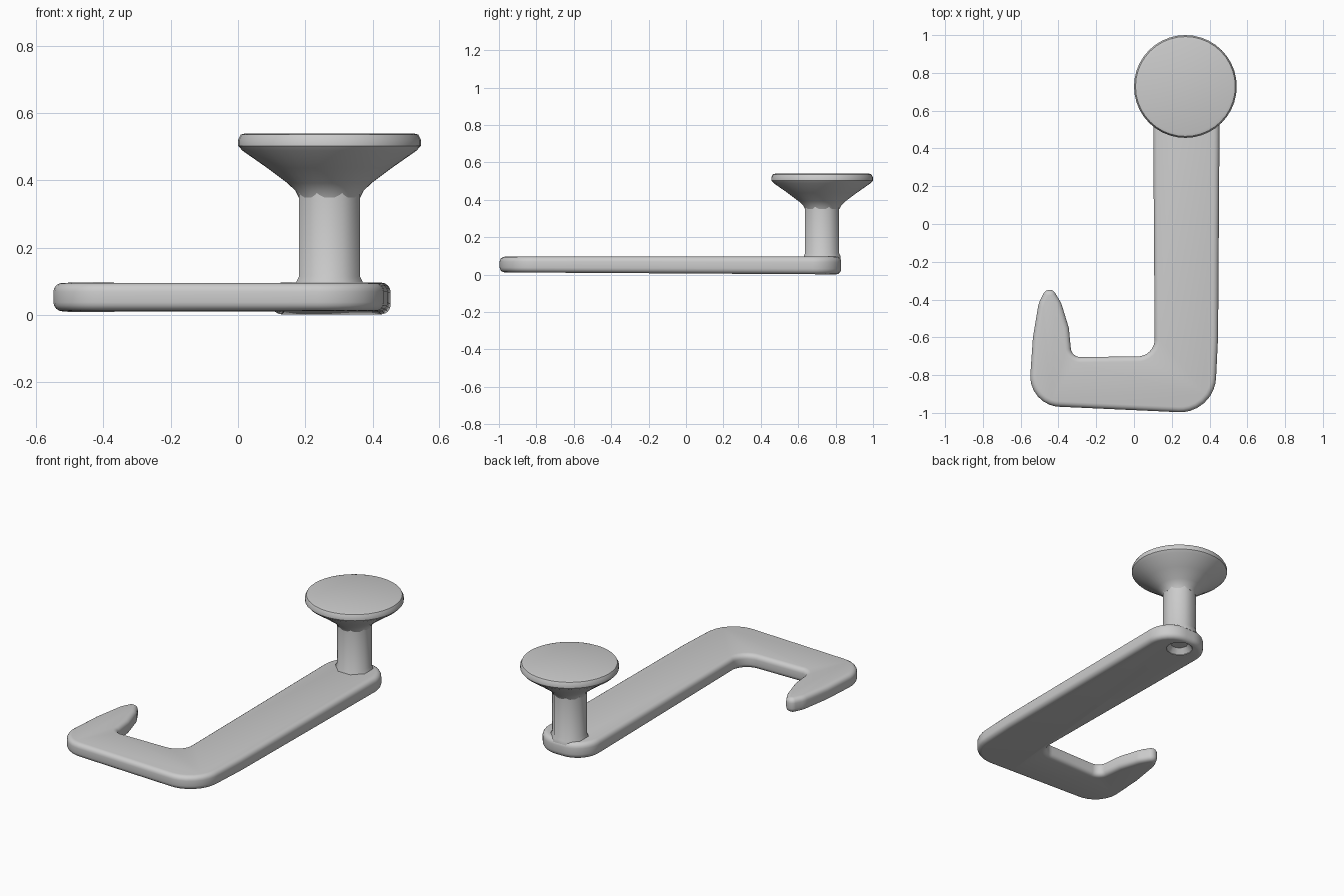
import bpy, bmesh, math
from mathutils import Vector

cube = bpy.data.objects.get("Cube")
if cube:
    bpy.data.objects.remove(cube, do_unlink=True)

grey = bpy.data.materials.new("light grey")
grey.use_nodes = True
color = (0.6, 0.6, 0.6, 1)
grey.diffuse_color = color
grey.node_tree.nodes["Principled BSDF"].inputs["Base Color"].default_value = color

POST = Vector((0.272, 0.728, 0))


def make_object(name, bm):
    bmesh.ops.recalc_face_normals(bm, faces=bm.faces)
    mesh = bpy.data.meshes.new(name)
    bm.to_mesh(mesh)
    bm.free()
    mesh.materials.append(grey)
    obj = bpy.data.objects.new(name, mesh)
    bpy.context.collection.objects.link(obj)
    return obj


def smooth(obj, degrees):
    bpy.ops.object.select_all(action='DESELECT')
    obj.select_set(True)
    bpy.context.view_layer.objects.active = obj
    bpy.ops.object.shade_smooth_by_angle(angle=math.radians(degrees))


def rounded_outline(corners, steps=8):
    """Round each (x, y, radius) corner of a polygon with an arc."""
    out = []
    for i, (x, y, r) in enumerate(corners):
        p = Vector((x, y))
        a = (Vector(corners[i - 1][:2]) - p).normalized()
        b = (Vector(corners[(i + 1) % len(corners)][:2]) - p).normalized()
        if r == 0:
            out.append(p)
            continue
        half = math.acos(a.dot(b)) / 2
        centre = p + (a + b).normalized() * (r / math.sin(half))
        start = p + a * (r / math.tan(half)) - centre
        end = p + b * (r / math.tan(half)) - centre
        for k in range(steps + 1):
            # Blend the two radii, then push the point out to the arc
            out.append(centre + start.lerp(end, k / steps).normalized() * r)
    return out


def lathe(name, profile, sides, turn=0):
    """Spin a (radius, height) profile around the post axis."""
    bm = bmesh.new()
    rings = []
    for r, z in profile:
        angles = [turn + math.tau * k / sides for k in range(sides)]
        rings.append([bm.verts.new(POST + Vector((r * math.cos(t), r * math.sin(t), z)))
                      for t in angles])
    for low, high in zip(rings, rings[1:]):
        for k in range(sides):
            n = (k + 1) % sides
            bm.faces.new((low[k], low[n], high[n], high[k]))
    bm.faces.new(rings[0])
    bm.faces.new(rings[-1])
    return make_object(name, bm)


# Flat hook: long bar, cross arm and pointed tip
corners = [
    (0.10, 0.83, 0.15), (0.455, 0.83, 0.15), (0.445, -0.6, 0), (0.425, -1.005, 0.19),
    (0.1, -0.99, 0), (-0.56, -0.96, 0.16), (-0.535, -0.6, 0), (-0.505, -0.42, 0.12),
    (-0.45, -0.31, 0.035), (-0.385, -0.42, 0.12), (-0.345, -0.55, 0),
    (-0.33, -0.705, 0.05), (0.11, -0.70, 0.09),
]
bm = bmesh.new()
base = bm.faces.new([bm.verts.new((p.x, p.y, 0.0)) for p in rounded_outline(corners)])
extruded = bmesh.ops.extrude_face_region(bm, geom=[base])
for v in extruded["geom"]:
    if isinstance(v, bmesh.types.BMVert):
        v.co.z = 0.09
bmesh.ops.recalc_face_normals(bm, faces=bm.faces)
rim = [e for e in bm.edges if abs(e.verts[0].co.z - e.verts[1].co.z) < 0.01]
bmesh.ops.bevel(bm, geom=rim, offset=0.028, segments=4, profile=0.5,
                affect='EDGES', clamp_overlap=False)
# The hook end sits slightly higher underneath and is slightly thinner
for v in bm.verts:
    t = (v.co.y + 1) / 1.83
    v.co.z = (0.012 - 0.011 * t) + v.co.z * (0.93 + 0.13 * t)
hook = make_object("hook_bar", bm)

# Shallow recess under the post
cutter = lathe("recess_cutter", [(0.075, -0.1), (0.075, 0.005), (0.05, 0.035)], 12)
cutter.hide_render = True
cut = hook.modifiers.new("recess", 'BOOLEAN')
cut.operation = 'DIFFERENCE'
cut.solver = 'EXACT'
cut.object = cutter
bpy.context.view_layer.objects.active = hook
bpy.ops.object.modifier_apply(modifier=cut.name)
bpy.data.objects.remove(cutter, do_unlink=True)
smooth(hook, 35)

# Faceted post with a small flare at its foot
post = lathe("post", [(0.108, 0.08), (0.106, 0.1), (0.098, 0.115), (0.098, 0.38)],
             8, math.pi / 8)
smooth(post, 50)

# Flared round head with a flat top
head = lathe("head", [(0.092, 0.35), (0.102, 0.37), (0.125, 0.392), (0.185, 0.437),
                      (0.258, 0.488), (0.272, 0.503), (0.272, 0.52),
                      (0.264, 0.536), (0.25, 0.54)], 40)
smooth(head, 40)
